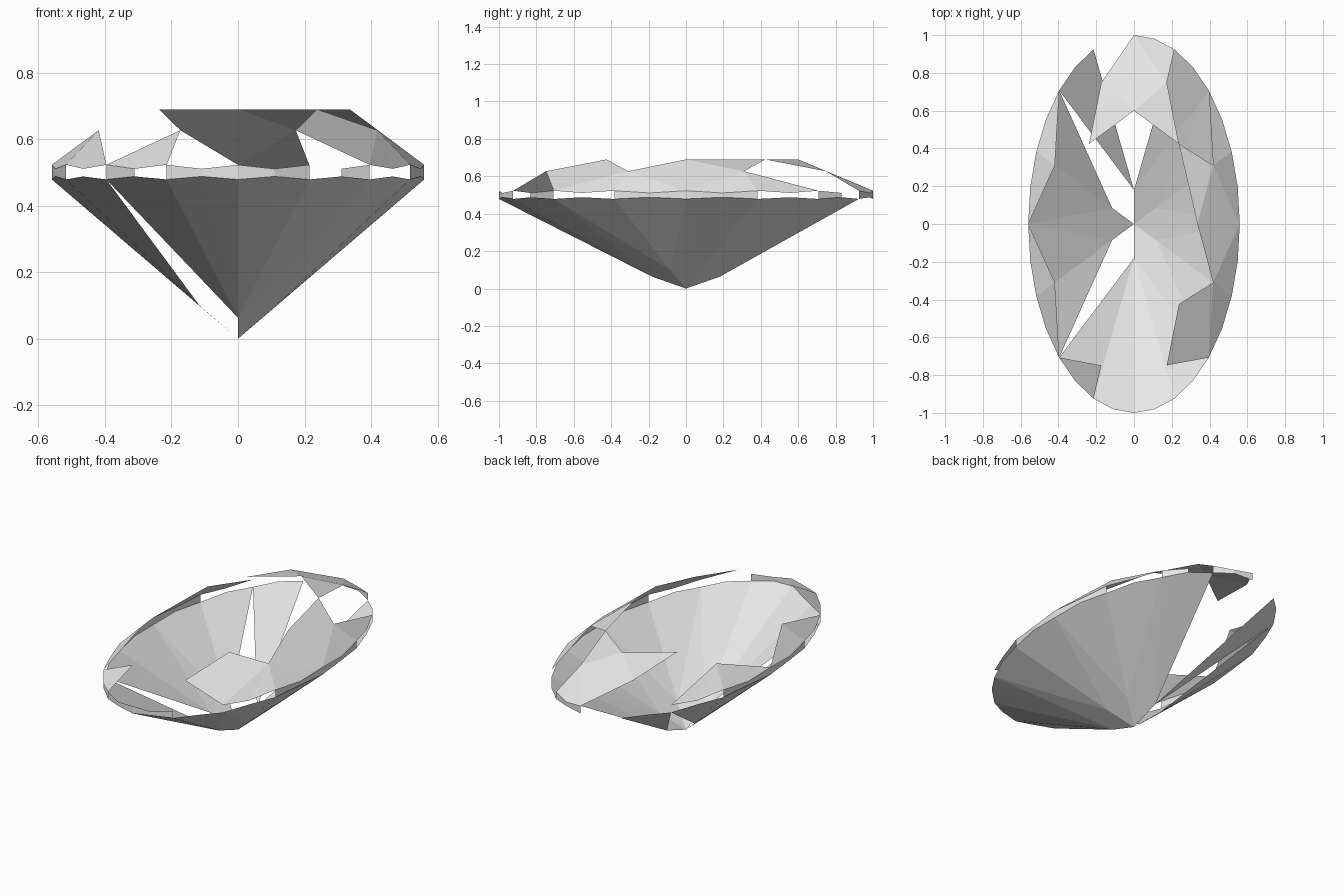
import bpy, bmesh, math

cube = bpy.data.objects.get("Cube")
if cube:
    bpy.data.objects.remove(cube, do_unlink=True)

WIDTH = 0.56   # half width of the oval, relative to half length 1
STEPS = 32     # girdle divisions; even ones are facet corners

grey = bpy.data.materials.new("pale grey")
grey.use_nodes = True
tone = (0.8, 0.8, 0.8, 1)
grey.diffuse_color = tone
grey.node_tree.nodes["Principled BSDF"].inputs["Base Color"].default_value = tone


def oval(step, radius, z):
    a = math.tau * step / STEPS
    return (WIDTH * radius * math.cos(a), radius * math.sin(a), z)


def upper(i):
    return oval(i, 1, 0.511 if i % 2 else 0.523)


def lower(i):
    return oval(i, 1, 0.488 if i % 2 else 0.479)


def table(k):
    return oval(4 * k, 0.6, 0.69)


def star_point(k):
    return oval(4 * k + 2, 0.81, 0.627)


def build(name, facets):
    bm = bmesh.new()
    for facet in facets:
        bm.faces.new([bm.verts.new(p) for p in facet])
    bmesh.ops.remove_doubles(bm, verts=bm.verts, dist=0.0005)
    mesh = bpy.data.meshes.new(name)
    bm.to_mesh(mesh)
    bm.free()
    mesh.materials.append(grey)
    obj = bpy.data.objects.new(name, mesh)
    bpy.context.collection.objects.link(obj)
    return obj


def fan(apex, rim, start):
    # Half facet spanning two girdle steps
    return [(apex, rim(i), rim((i + 1) % STEPS)) for i in (start, start + 1)]


# Crown: kite facets, star facets and the half facets along the girdle
build("crown_kites", [
    (table(k), star_point((k - 1) % 8), upper(4 * k), star_point(k))
    for k in (0, 2, 7)])
build("crown_stars", [
    (table(k), star_point(k), table(k + 1)) for k in (0, 1, 2)])
crown_halves = []
for start in (0, 2, 6, 12, 14, 16, 18, 20, 28, 30):
    crown_halves += fan(star_point(start // 4), upper, start)
build("crown_halves", crown_halves)

# Girdle: thin scalloped band with open stretches
build("girdle", [
    (lower(i), lower((i + 1) % STEPS), upper((i + 1) % STEPS), upper(i))
    for i in (0, 1, 4, 6, 7, 14, 15, 16, 17, 20, 22, 23, 24, 25, 30, 31)])

# Pavilion: inner points shared by main facets, one per eighth turn
culet = (0, 0, 0)
side_x, side_y, side_z = 0.116, 0.085, 0.1
end_y, end_z = 0.18, 0.063
inner = [
    (side_x, side_y, side_z), (0, end_y, end_z),
    (0, end_y, end_z), (-side_x, side_y, side_z),
    (-side_x, -side_y, side_z), (0, -end_y, end_z),
    (0, -end_y, end_z), (side_x, -side_y, side_z)]
build("pavilion_mains", [
    (culet, inner[k], lower(4 * k), inner[(k - 1) % 8])
    for k in (0, 1, 4, 7)])
pavilion_halves = []
for start in range(0, STEPS, 2):
    if start not in (6, 8):
        pavilion_halves += fan(inner[start // 4], lower, start)
build("pavilion_halves", pavilion_halves)
